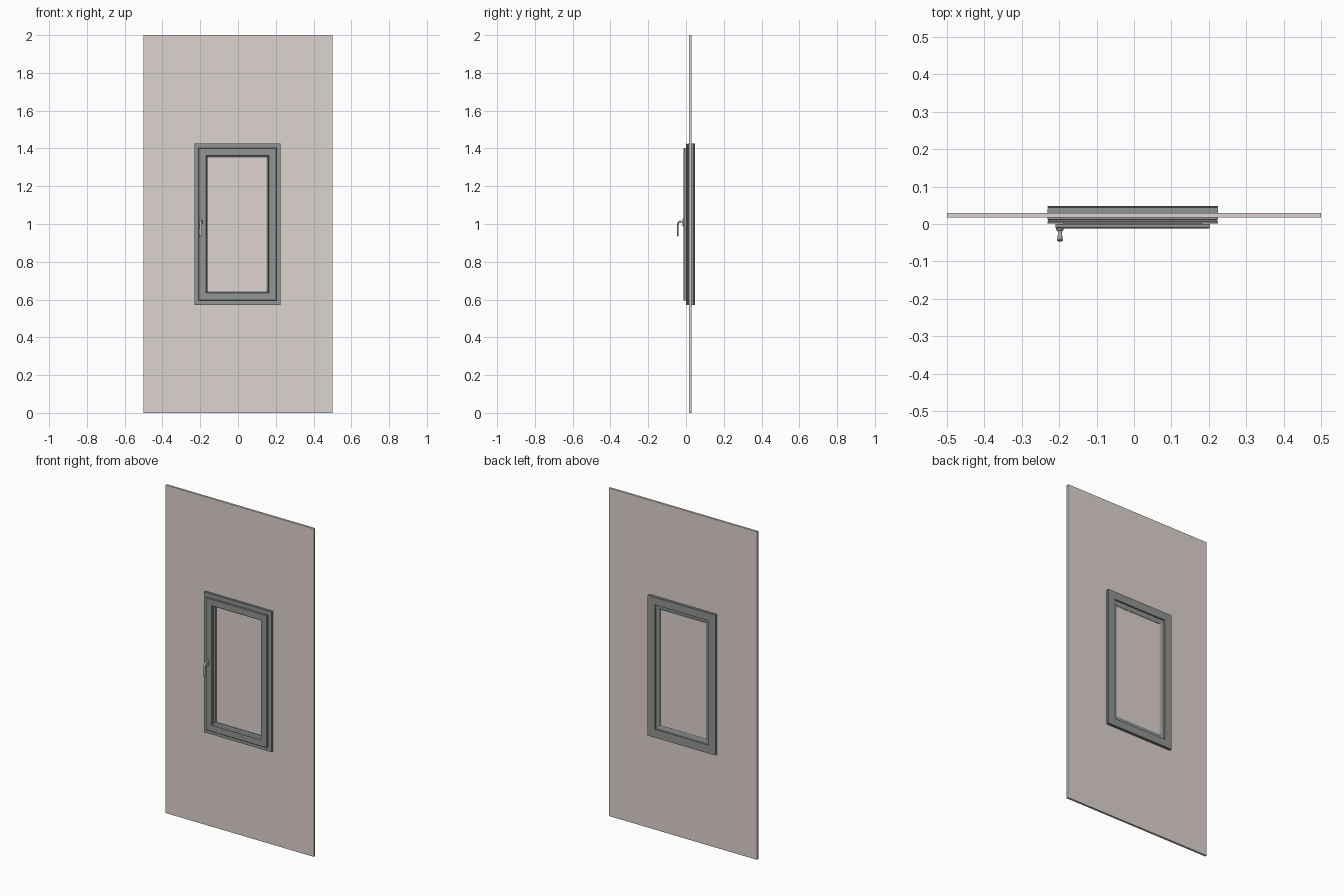
import bpy, bmesh, math
from mathutils import Vector

if "Cube" in bpy.data.objects:
    bpy.data.objects.remove(bpy.data.objects["Cube"])

CX, CZ = -0.0035, 0.9985          # centre of the window


def material(name, rgb):
    m = bpy.data.materials.new(name)
    m.diffuse_color = (*rgb, 1)
    m.use_nodes = True
    m.node_tree.nodes["Principled BSDF"].inputs["Base Color"].default_value = m.diffuse_color
    return m


WALL = material("warm beige", (0.73, 0.655, 0.62))
GREY = material("window grey", (0.285, 0.30, 0.295))
METAL = material("handle metal", (0.60, 0.60, 0.58))


def finish(name, bm, mat, smooth=False):
    bmesh.ops.recalc_face_normals(bm, faces=bm.faces[:])
    me = bpy.data.meshes.new(name)
    bm.to_mesh(me)
    bm.free()
    me.materials.append(mat)
    ob = bpy.data.objects.new(name, me)
    bpy.context.collection.objects.link(ob)
    if smooth:
        bpy.ops.object.select_all(action='DESELECT')
        bpy.context.view_layer.objects.active = ob
        ob.select_set(True)
        bpy.ops.object.shade_smooth_by_angle(angle=math.radians(40))
    return ob


def box(name, x, y, z, mat):
    bm = bmesh.new()
    bmesh.ops.create_cube(bm, size=1)
    for v in bm.verts:
        v.co = Vector([r[0] + (c + 0.5) * (r[1] - r[0]) for r, c in zip((x, y, z), v.co)])
    return finish(name, bm, mat)


def mitred_ring(name, hw, hh, profile, mat):
    """Sweep a closed (inset, y) profile round a rectangle with mitred corners."""
    bm = bmesh.new()
    loops = [[bm.verts.new((CX + sx * (hw - d), y, CZ + sz * (hh - d))) for d, y in profile]
             for sx, sz in ((-1, -1), (1, -1), (1, 1), (-1, 1))]
    n = len(profile)
    for i in range(4):
        a, b = loops[i], loops[(i + 1) % 4]
        for j in range(n):
            k = (j + 1) % n
            bm.faces.new((a[j], a[k], b[k], b[j]))
    return finish(name, bm, mat)


def tube(name, rings, mat, seg=20):
    """Loft ellipses: each ring is (centre, axis_u, axis_v)."""
    bm = bmesh.new()
    loops = []
    for c, u, v in rings:
        loops.append([bm.verts.new(Vector(c) + Vector(u) * math.cos(t) + Vector(v) * math.sin(t))
                      for t in (2 * math.pi * i / seg for i in range(seg))])
    for a, b in zip(loops, loops[1:]):
        for i in range(seg):
            k = (i + 1) % seg
            bm.faces.new((a[i], a[k], b[k], b[i]))
    bm.faces.new(loops[0])
    bm.faces.new(loops[-1])
    return finish(name, bm, mat, True)


# wall slab
box("wall", (-0.5, 0.5), (0.017, 0.030), (0, 2), WALL)

# fixed outer frame, with a shallow groove round its edge
mitred_ring("outer_frame", 0.228, 0.4275,
            [(0, 0.001), (0, 0.006), (0.002, 0.007), (0.002, 0.011), (0, 0.012), (0, 0.041),
             (0.001, 0.042), (0.001, 0.044), (0, 0.045), (0, 0.048),
             (0.044, 0.048), (0.047, 0.046), (0.047, 0.020), (0.030, 0.020), (0.030, 0.001)], GREY)

# opening sash with overlapping front lip and sloped glazing beads
mitred_ring("sash", 0.206, 0.404,
            [(0, -0.0005), (0, -0.010), (0.002, -0.012), (0.039, -0.012), (0.041, -0.010),
             (0.043, 0.004), (0.051, 0.009), (0.051, 0.032), (0.048, 0.034), (0.036, 0.037),
             (0.020, 0.037), (0.020, -0.0005)], GREY)

# handle: base plate, neck and hanging lever
HX, HZ = -0.198, 1.008
tube("handle_base", [((HX, y, HZ), (r, 0, 0), (0, 0, r * 2.0))
                     for y, r in ((-0.011, 0.010), (-0.016, 0.010), (-0.018, 0.0085))], METAL)
tube("handle_neck", [((HX, y, HZ + 0.004), (r, 0, 0), (0, 0, r))
                     for y, r in ((-0.016, 0.007), (-0.022, 0.005), (-0.030, 0.0055),
                                  (-0.036, 0.006))], METAL)
# lever: bends forward out of the neck, then drops and swells toward the tip
path = [(-0.030, 1.013, 0.006, 0.0055), (-0.036, 1.012, 0.0065, 0.0055),
        (-0.0405, 1.008, 0.007, 0.005), (-0.0425, 1.000, 0.007, 0.0042),
        (-0.043, 0.985, 0.007, 0.004), (-0.043, 0.965, 0.008, 0.004),
        (-0.043, 0.948, 0.008, 0.004), (-0.043, 0.938, 0.0065, 0.0035),
        (-0.043, 0.934, 0.004, 0.002)]
rings = []
for i, (y, z, ru, rv) in enumerate(path):
    p, q = path[max(i - 1, 0)], path[min(i + 1, len(path) - 1)]
    t = Vector((0, q[0] - p[0], q[1] - p[1])).normalized()
    rings.append(((HX, y, z), (ru, 0, 0), t.cross(Vector((1, 0, 0))) * rv))
tube("handle_lever", rings, METAL)
